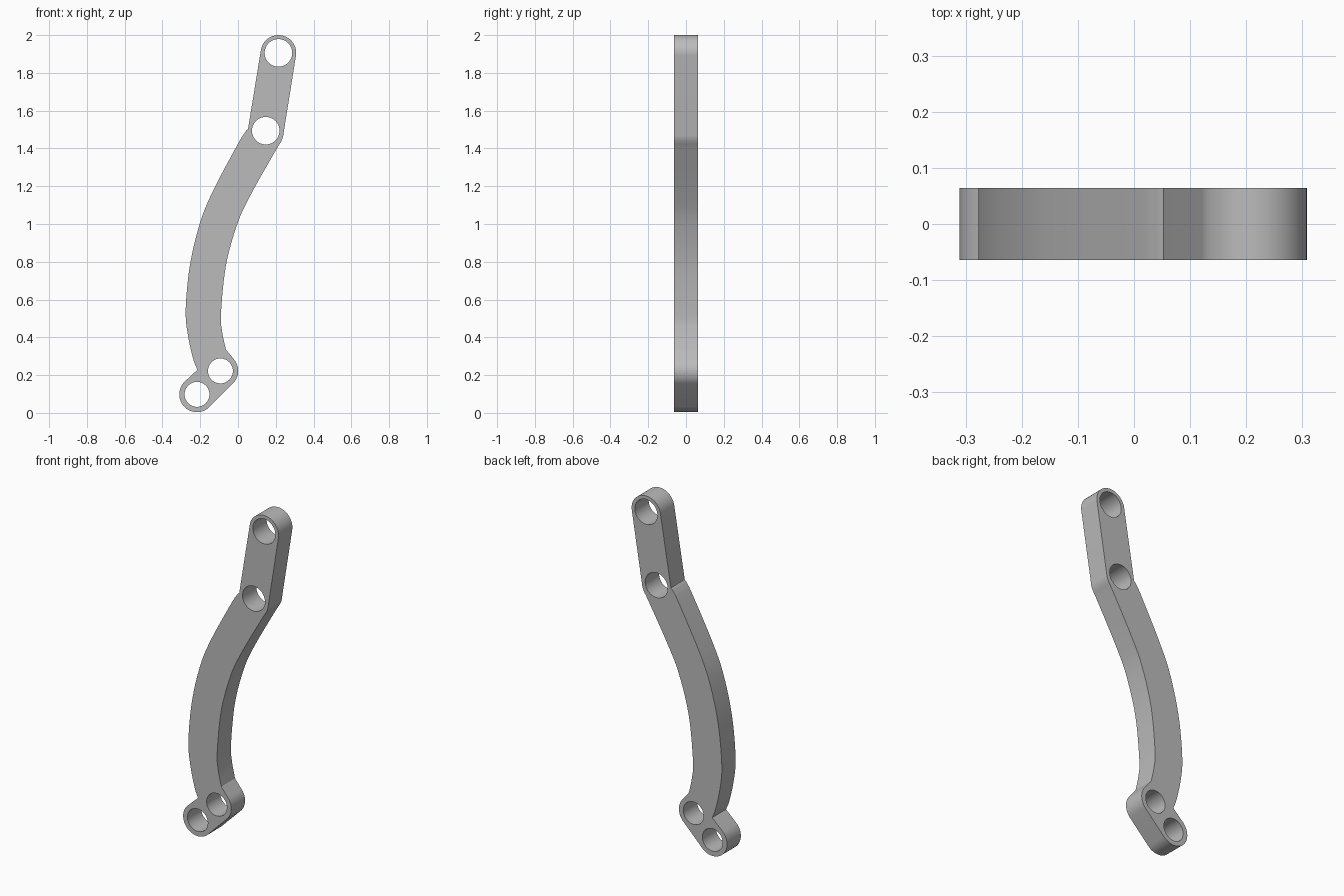
import bpy
import bmesh
from math import cos, sin, radians
from mathutils import Vector

cube = bpy.data.objects.get("Cube")
if cube:
    bpy.data.objects.remove(cube)

HALF = 0.064       # half thickness of the plate
END_R = 0.094      # radius of the rounded ends


def arc(centre, radius, start, end, steps):
    angles = [radians(start + (end - start) * i / steps) for i in range(steps + 1)]
    return [(centre[0] + radius * cos(a), centre[1] + radius * sin(a)) for a in angles]


def spline(points, steps=6):
    """Smooth curve passing through all the points."""
    p = [Vector(q) for q in points]
    p = [2 * p[0] - p[1]] + p + [2 * p[-1] - p[-2]]
    out = []
    for a, b, c, d in zip(p, p[1:], p[2:], p[3:]):
        for i in range(steps):
            t = i / steps
            out.append(0.5 * (2 * b + (c - a) * t + (2 * a - 5 * b + 4 * c - d) * t ** 2
                              + (3 * b - a - 3 * c + d) * t ** 3))
    return [tuple(v) for v in out] + [tuple(p[-2])]


# Pivot holes: two in the foot link, two in the upper link
foot_low, foot_high = (-0.217, 0.098), (-0.093, 0.222)
link_low, link_high = (0.147, 1.494), (0.214, 1.906)
holes = [(foot_low, 0.066), (foot_high, 0.066), (link_low, 0.073), (link_high, 0.073)]

# Edges of the curved arm
right_edge = spline([(-0.064, 0.335), (-0.084, 0.43), (-0.09, 0.53), (-0.063, 0.785),
                     (0.0, 1.01), (0.074, 1.167), (0.196, 1.383), (0.226, 1.432),
                     (0.237, 1.457), (0.241, 1.479)])
left_edge = spline([(0.053, 1.503), (0.037, 1.485), (0.0, 1.425), (-0.13, 1.18), (-0.2, 1.01),
                    (-0.254, 0.785), (-0.277, 0.548), (-0.265, 0.41), (-0.237, 0.285),
                    (-0.215, 0.228)])

# Whole outline, counterclockwise from the foot
outline = (arc(foot_low, END_R, 135, 315, 32) + arc(foot_high, END_R, -45, 40, 16)
           + right_edge + arc(link_high, END_R, -9, 171, 32) + left_edge)

# Flat plate with holes, then extruded to thickness
bm = bmesh.new()
loops = [outline] + [arc(c, r, 0, 352.5, 47) for c, r in holes]
edges = []
for loop in loops:
    verts = [bm.verts.new((x, -HALF, z)) for x, z in loop]
    edges += [bm.edges.new((a, b)) for a, b in zip(verts, verts[1:] + verts[:1])]
bmesh.ops.triangle_fill(bm, edges=edges, use_beauty=True, normal=(0, -1, 0))
extruded = bmesh.ops.extrude_face_region(bm, geom=bm.faces[:], use_keep_orig=True)
moved = [g for g in extruded["geom"] if isinstance(g, bmesh.types.BMVert)]
bmesh.ops.translate(bm, verts=moved, vec=(0, 2 * HALF, 0))
bmesh.ops.recalc_face_normals(bm, faces=bm.faces[:])

mesh = bpy.data.meshes.new("curved_lever_arm")
bm.to_mesh(mesh)
bm.free()
lever = bpy.data.objects.new("curved_lever_arm", mesh)
bpy.context.collection.objects.link(lever)

# Plain grey material
grey = bpy.data.materials.new("plain_grey")
grey.use_nodes = True
colour = (0.5, 0.5, 0.5, 1)
grey.diffuse_color = colour
grey.node_tree.nodes["Principled BSDF"].inputs["Base Color"].default_value = colour
mesh.materials.append(grey)

# Smooth walls with crisp rims and corners
bpy.ops.object.select_all(action="DESELECT")
lever.select_set(True)
bpy.context.view_layer.objects.active = lever
bpy.ops.object.shade_smooth_by_angle(angle=radians(20))
